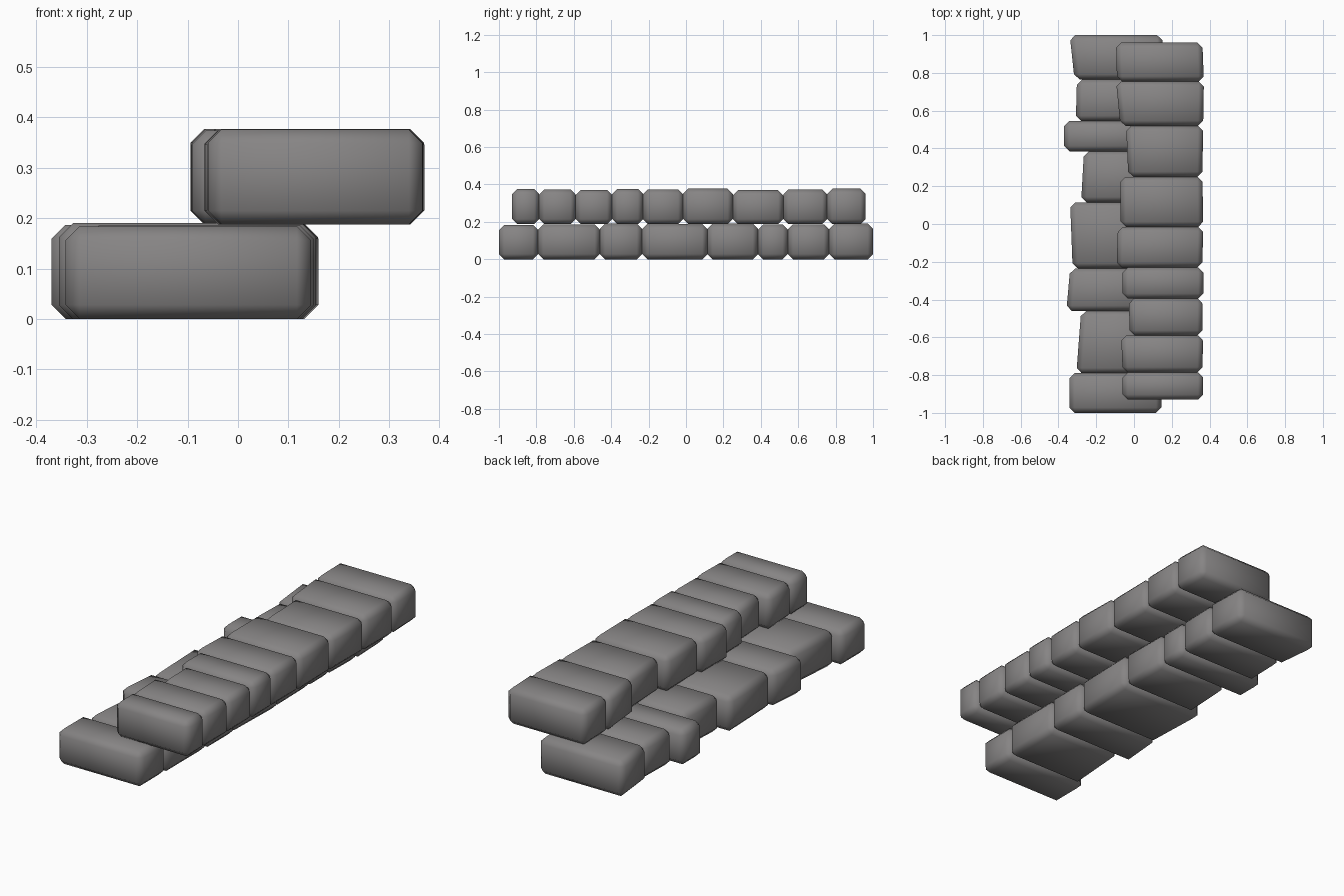
import bpy, bmesh, math

if "Cube" in bpy.data.objects:
    bpy.data.objects.remove(bpy.data.objects["Cube"])

stone = bpy.data.materials.new("grey_stone")
stone.diffuse_color = (0.24, 0.232, 0.232, 1)
stone.use_nodes = True
stone.node_tree.nodes["Principled BSDF"].inputs["Base Color"].default_value = stone.diffuse_color


def make_block(name, y0, y1, z0, z1, left0, left1, right0, right1, bevel):
    """Chamfered stone; left and right edges may differ at its front and back."""
    bm = bmesh.new()
    bmesh.ops.create_cube(bm, size=1)
    for v in bm.verts:
        back = v.co.y > 0
        if v.co.x < 0:
            x = left1 if back else left0
        else:
            x = right1 if back else right0
        v.co = (x, y1 if back else y0, z1 if v.co.z > 0 else z0)
    bmesh.ops.bevel(bm, geom=bm.edges[:], offset=bevel, offset_type='OFFSET',
                    segments=1, profile=0.5, affect='EDGES')
    bmesh.ops.recalc_face_normals(bm, faces=bm.faces[:])
    mesh = bpy.data.meshes.new(name)
    bm.to_mesh(mesh)
    bm.free()
    mesh.materials.append(stone)
    ob = bpy.data.objects.new(name, mesh)
    bpy.context.collection.objects.link(ob)
    bpy.ops.object.select_all(action='DESELECT')
    ob.select_set(True)
    bpy.context.view_layer.objects.active = ob
    bpy.ops.object.shade_smooth_by_angle(angle=math.radians(50))


def make_row(name, start, z0, stones, bevel):
    """Each stone: back end y, top z, left x front/back, right x front/back."""
    y = start
    for i, (end, top, l0, l1, r0, r1) in enumerate(stones):
        make_block(f"{name}_stone_{i + 1}", y, end, z0, top, l0, l1, r0, r1, bevel)
        y = end


# Lower step
make_row("lower_step", -1.0, 0.0, [
    (-0.79, 0.184, -0.342, -0.342, 0.145, 0.145),
    (-0.46, 0.187, -0.305, -0.28, 0.15, 0.15),
    (-0.235, 0.19, -0.358, -0.338, 0.155, 0.155),
    (0.115, 0.188, -0.325, -0.338, 0.15, 0.16),
    (0.385, 0.19, -0.28, -0.265, 0.155, 0.15),
    (0.545, 0.187, -0.37, -0.37, 0.15, 0.15),
    (0.765, 0.187, -0.308, -0.302, 0.15, 0.155),
    (1.0, 0.19, -0.315, -0.34, 0.16, 0.15),
], 0.028)

# Upper step
make_row("upper_step", -0.93, 0.188, [
    (-0.785, 0.376, -0.06, -0.06, 0.366, 0.366),
    (-0.59, 0.374, -0.06, -0.068, 0.362, 0.366),
    (-0.395, 0.371, -0.022, -0.028, 0.362, 0.364),
    (-0.23, 0.376, -0.06, -0.06, 0.367, 0.367),
    (-0.015, 0.374, -0.092, -0.085, 0.362, 0.366),
    (0.25, 0.377, -0.07, -0.072, 0.367, 0.362),
    (0.52, 0.369, -0.03, -0.042, 0.362, 0.366),
    (0.755, 0.373, -0.072, -0.095, 0.366, 0.37),
    (0.96, 0.377, -0.09, -0.095, 0.37, 0.362),
], 0.027)
